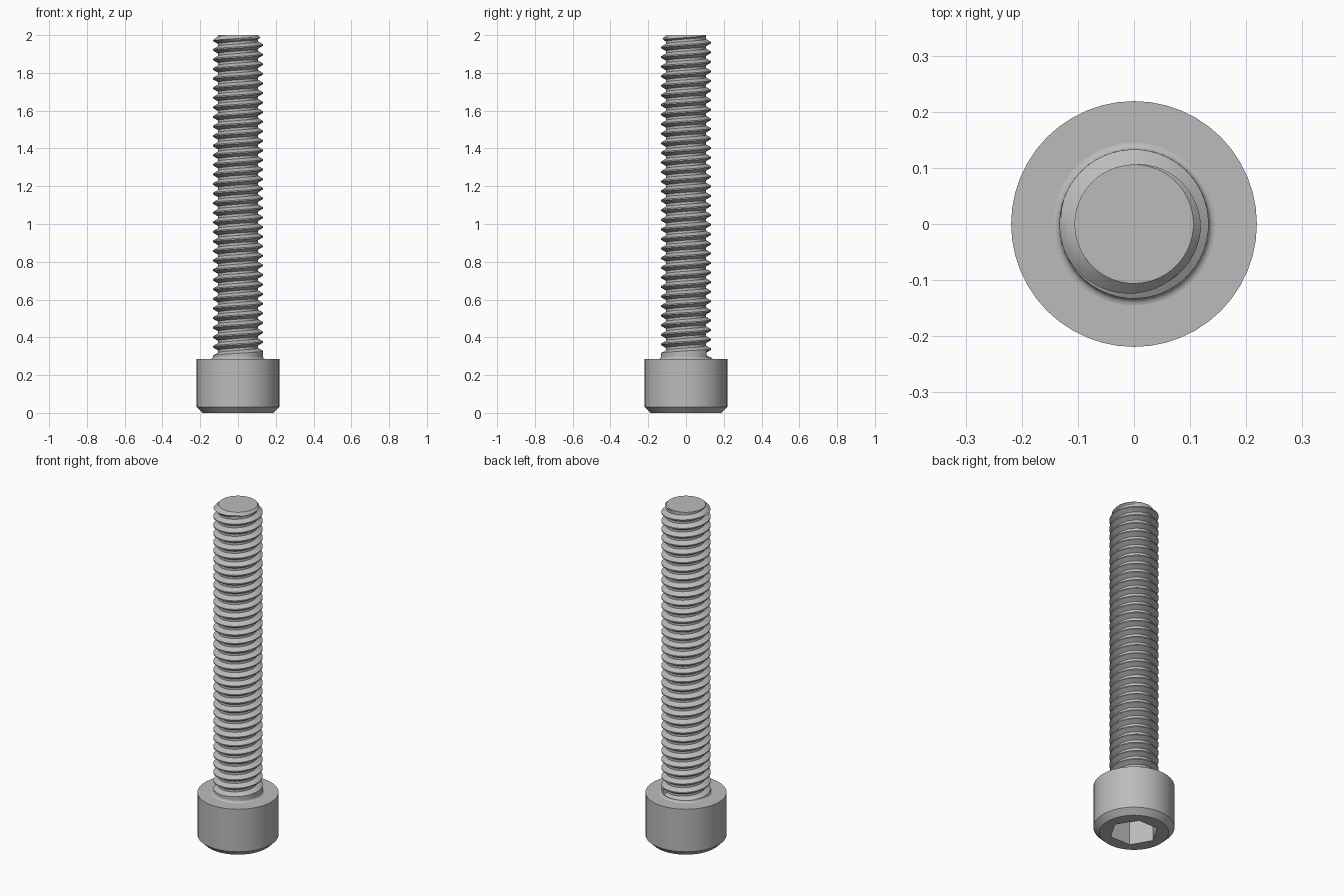
import bpy, bmesh, math
from mathutils import Matrix

SEG = 48
HEAD_R, HEAD_TOP, TOP = 0.219, 0.285, 2.0
MAJOR, MINOR, PITCH = 0.133, 0.106, 0.0507
START = math.radians(55)

cube = bpy.data.objects.get("Cube")
if cube:
    bpy.data.objects.remove(cube, do_unlink=True)

steel = bpy.data.materials.new("grey steel")
steel.use_nodes = True
GREY = (0.5, 0.5, 0.5, 1)
steel.diffuse_color = GREY
steel.node_tree.nodes["Principled BSDF"].inputs["Base Color"].default_value = GREY


def finish(name, bm, smooth=True):
    bmesh.ops.remove_doubles(bm, verts=bm.verts, dist=1e-5)
    bmesh.ops.dissolve_degenerate(bm, dist=1e-5, edges=bm.edges)
    bmesh.ops.recalc_face_normals(bm, faces=bm.faces)
    mesh = bpy.data.meshes.new(name)
    bm.to_mesh(mesh)
    bm.free()
    obj = bpy.data.objects.new(name, mesh)
    bpy.context.collection.objects.link(obj)
    mesh.materials.append(steel)
    if smooth:
        shade(obj)
    return obj


def shade(obj):
    bpy.ops.object.select_all(action="DESELECT")
    obj.select_set(True)
    bpy.context.view_layer.objects.active = obj
    bpy.ops.object.shade_smooth_by_angle(angle=math.radians(25))


def lathe(profile):
    bm = bmesh.new()
    verts = [bm.verts.new((r, 0, z)) for r, z in profile]
    edges = [bm.edges.new(pair) for pair in zip(verts, verts[1:])]
    bmesh.ops.spin(bm, geom=verts + edges, cent=(0, 0, 0), axis=(0, 0, 1),
                   angle=math.tau, steps=SEG, use_duplicate=False)
    return bm


# Cylindrical head with a chamfered outer end
head = finish("head", lathe([(0, 0), (0.187, 0), (HEAD_R, 0.032),
                             (HEAD_R, HEAD_TOP), (0, HEAD_TOP)]), smooth=False)

# Hexagonal socket cut into the head
bm = bmesh.new()
bmesh.ops.create_cone(bm, cap_ends=True, segments=6, radius1=0.133, radius2=0.133,
                      depth=0.3, matrix=Matrix.Rotation(math.radians(0), 4, "Z"))
# Put a corner on the x axis whatever the primitive's starting angle
corner = bm.verts[:][0].co
bmesh.ops.rotate(bm, verts=bm.verts, cent=(0, 0, 0),
                 matrix=Matrix.Rotation(-math.atan2(corner.y, corner.x), 3, "Z"))
bmesh.ops.translate(bm, verts=bm.verts, vec=(0, 0, -0.01))
cutter = finish("socket_cutter", bm, smooth=False)
cutter.hide_render = True
cut = head.modifiers.new("socket", "BOOLEAN")
cut.operation, cut.solver, cut.object = "DIFFERENCE", "EXACT", cutter
bpy.context.view_layer.objects.active = head
bpy.ops.object.modifier_apply(modifier=cut.name)
bpy.data.objects.remove(cutter, do_unlink=True)
shade(head)

# Small fillet where the shank meets the head
fillet = [(MAJOR + 0.012 * (1 - math.sin(a)), HEAD_TOP + 0.012 * (1 - math.cos(a)))
          for a in (math.pi / 2 * k / 4 for k in range(5))]
finish("neck_fillet", lathe(fillet))

# Threaded shank: one groove profile swept along a right-hand helix
bm = bmesh.new()
half = PITCH / 2
crest, root = PITCH / 16, PITCH / 8
middle = (MAJOR + MINOR) / 2
mid_z = (crest + half - root) / 2
groove = [(MAJOR, crest), (middle, mid_z), (MINOR, half - root),
          (MINOR, half + root), (middle, PITCH - mid_z), (MAJOR, PITCH - crest)]


def point(r, z, angle):
    z = min(max(z, HEAD_TOP - 0.002), TOP)
    r = min(r, MINOR + TOP - z)          # chamfer at the tip
    return bm.verts.new((r * math.cos(angle), r * math.sin(angle), z))


turns = math.ceil((TOP - HEAD_TOP) / PITCH) + 1
rows = []
for i in range(turns * SEG + 1):
    angle = START + math.tau * i / SEG
    base = HEAD_TOP - 0.003 + PITCH * i / SEG
    row = [point(r, base + dz, angle) for r, dz in groove]
    row.append(point(MAJOR, base + PITCH + crest, angle))
    if i <= SEG:                         # plain collar below the first turn
        row = [point(MAJOR, HEAD_TOP, angle), point(MAJOR, base - crest, angle)] + row
    rows.append(row)
for i, (a, b) in enumerate(zip(rows, rows[1:])):
    if len(a) != len(b):
        a = a[2:]
    for j in range(len(a) - 1):
        bm.faces.new((a[j], b[j], b[j + 1], a[j + 1]))
# Step where the groove begins
bm.faces.new(rows[0][2:])
# Flat tip
bm.faces.new([point(MINOR, TOP, START + math.tau * k / SEG) for k in range(SEG)])
finish("threaded_shank", bm)
